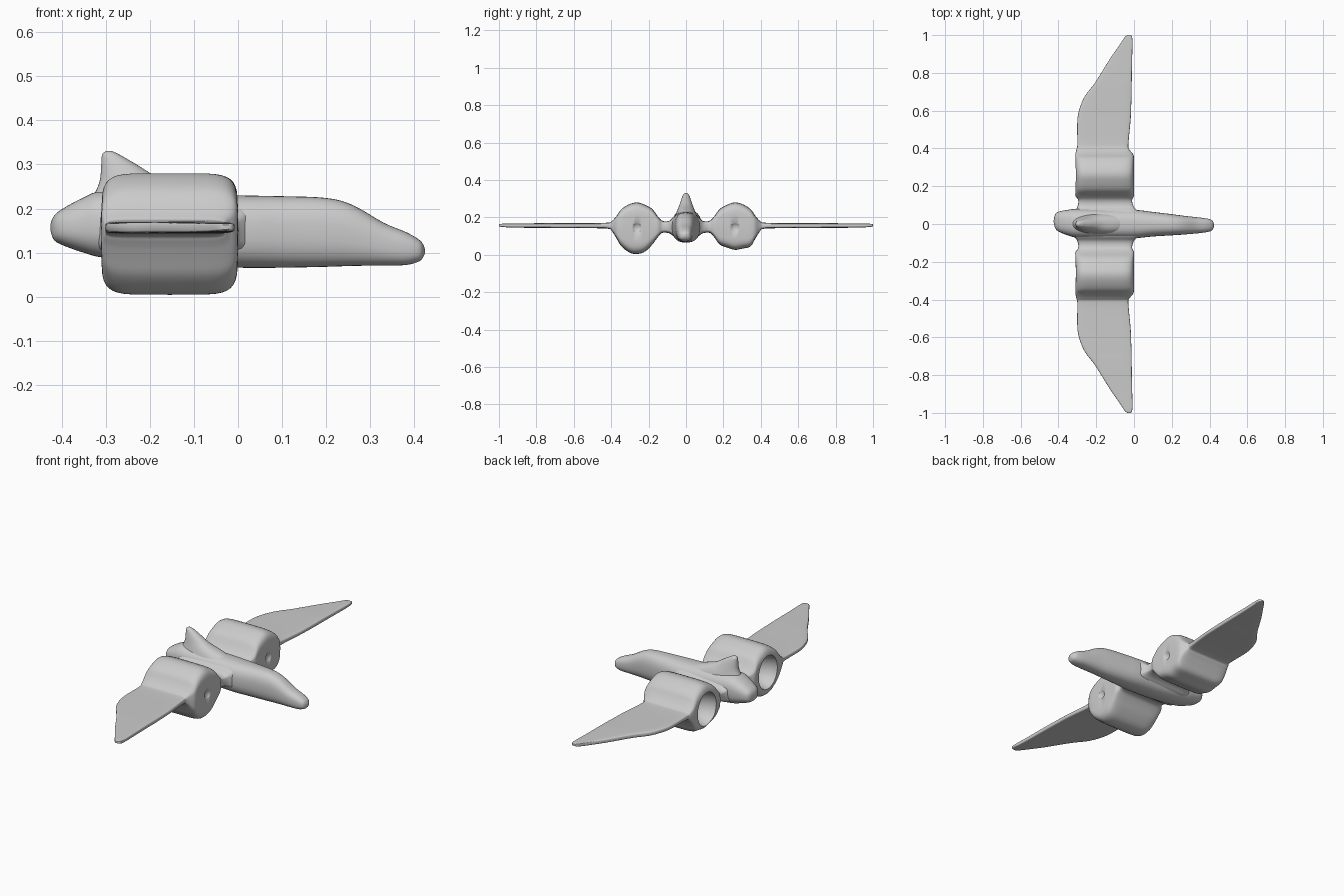
import bpy
import bmesh
from math import cos, sin, pi, copysign, radians
from mathutils import Vector

if "Cube" in bpy.data.objects:
    bpy.data.objects.remove(bpy.data.objects["Cube"], do_unlink=True)

grey = bpy.data.materials.new("plain grey")
grey.use_nodes = True
GREY = (0.6, 0.6, 0.6, 1)
grey.diffuse_color = GREY
grey.node_tree.nodes["Principled BSDF"].inputs["Base Color"].default_value = GREY


def refine(rows, steps):
    """Smooth the station table with a Catmull-Rom spline."""
    rows = [Vector(r) for r in rows]
    out = []
    for i in range(len(rows) - 1):
        a, b = rows[i], rows[i + 1]
        before, after = rows[max(i - 1, 0)], rows[min(i + 2, len(rows) - 1)]
        for s in range(steps):
            t = s / steps
            out.append(a + t / 2 * (b - before + t * (2 * before - 5 * a + 4 * b - after
                       + t * (3 * (a - b) + after - before))))
    return out + [rows[-1]]


def loft(name, rows, place, power, steps=4, sides=40):
    """Skin rounded sections; each row is position, u low, u high, v low, v high."""
    bm = bmesh.new()
    rings = []
    for pos, u0, u1, v0, v1 in refine(rows, steps):
        ring = []
        for k in range(sides):
            c, s = cos(2 * pi * k / sides), sin(2 * pi * k / sides)
            c, s = (copysign(abs(w) ** (2 / power), w) for w in (c, s))
            u = (u0 + u1 + c * (u1 - u0)) / 2
            v = (v0 + v1 + s * (v1 - v0)) / 2
            ring.append(bm.verts.new(place(pos, u, v)))
        rings.append(ring)
    for a, b in zip(rings, rings[1:]):
        for k in range(sides):
            j = (k + 1) % sides
            bm.faces.new((a[k], a[j], b[j], b[k]))
    bm.faces.new(rings[0])
    bm.faces.new(rings[-1])
    bmesh.ops.recalc_face_normals(bm, faces=bm.faces)
    mesh = bpy.data.meshes.new(name)
    bm.to_mesh(mesh)
    bm.free()
    mesh.materials.append(grey)
    obj = bpy.data.objects.new(name, mesh)
    bpy.context.collection.objects.link(obj)
    return obj


def select(obj):
    bpy.ops.object.select_all(action='DESELECT')
    obj.select_set(True)
    bpy.context.view_layer.objects.active = obj


def hollow(obj, centre, radii):
    """Scoop an ellipsoid out of a part."""
    bpy.ops.mesh.primitive_uv_sphere_add(segments=32, ring_count=24, location=centre)
    cutter = bpy.context.object
    cutter.scale = radii
    cutter.data.materials.append(grey)
    cutter.hide_render = True
    select(obj)
    mod = obj.modifiers.new("scoop", 'BOOLEAN')
    mod.operation, mod.solver, mod.object = 'DIFFERENCE', 'EXACT', cutter
    bpy.ops.object.modifier_apply(modifier=mod.name)
    bpy.data.objects.remove(cutter, do_unlink=True)


# Wings with engine pods: span, trailing edge, leading edge, underside, top
half_span = [
    (.05, -.32, .03, .095, .21), (.09, -.3, 0, .115, .182),
    (.125, -.295, -.01, .118, .182), (.15, -.31, 0, .095, .205),
    (.18, -.31, 0, .055, .245), (.22, -.31, 0, .028, .268),
    (.26, -.31, 0, .016, .28), (.3, -.31, 0, .022, .272),
    (.345, -.31, 0, .045, .245), (.37, -.31, -.005, .085, .21),
    (.395, -.305, -.025, .125, .182), (.42, -.3, -.03, .14, .172),
    (.55, -.3, -.018, .143, .17), (.62, -.285, -.015, .143, .17),
    (.68, -.258, -.013, .143, .17), (.75, -.205, -.012, .144, .17),
    (.87, -.13, -.01, .145, .168), (.95, -.075, -.008, .147, .167),
    (.99, -.048, -.01, .15, .166), (1, -.035, -.02, .153, .163)]
span = [(-y, b, f, lo - (.011 if lo < .03 else 0), hi)
        for y, b, f, lo, hi in reversed(half_span)]
span += [(y, b, f, lo + (.011 if lo < .03 else 0), hi) for y, b, f, lo, hi in half_span]
wings = loft("wings_and_engine_pods", span, lambda y, x, z: (x, y, z), 6)
for side in (-1, 1):
    hollow(wings, (-.32, side * .262, .145), (.12, .08, .09))    # exhaust bowl
    hollow(wings, (.025, side * .262, .145), (.035, .035, .035))  # intake dimple

# Fuselage: length, right side, left side, underside, top
body = [(-.425, .01, .02, .15, .165), (-.418, -.02, .05, .13, .182),
        (-.4, -.04, .065, .118, .198), (-.35, -.06, .075, .1, .225),
        (-.3, -.072, .08, .088, .24), (-.15, -.075, .078, .072, .235),
        (0, -.075, .075, .066, .23), (.1, -.066, .064, .066, .228),
        (.2, -.06, .052, .068, .224), (.26, -.056, .044, .07, .208),
        (.33, -.05, .036, .071, .168), (.38, -.044, .03, .072, .147),
        (.41, -.036, .022, .08, .13), (.42, -.024, .01, .09, .118),
        (.424, -.01, -.004, .1, .108)]
fuselage = loft("fuselage", body, lambda x, y, z: (x, y, z), 2.5)

# Tail fin: height, trailing edge, leading edge, right side, left side
fin = [(.2, -.35, .0, -.06, .06), (.235, -.325, -.08, -.048, .048),
       (.265, -.313, -.17, -.036, .036), (.3, -.31, -.23, -.024, .024),
       (.322, -.308, -.268, -.015, .015), (.33, -.3, -.285, -.006, .006)]
tail_fin = loft("tail_fin", fin, lambda z, x, y: (x, y, z), 2.2)

for part in (wings, fuselage, tail_fin):
    select(part)
    bpy.ops.object.shade_smooth_by_angle(angle=radians(45))
